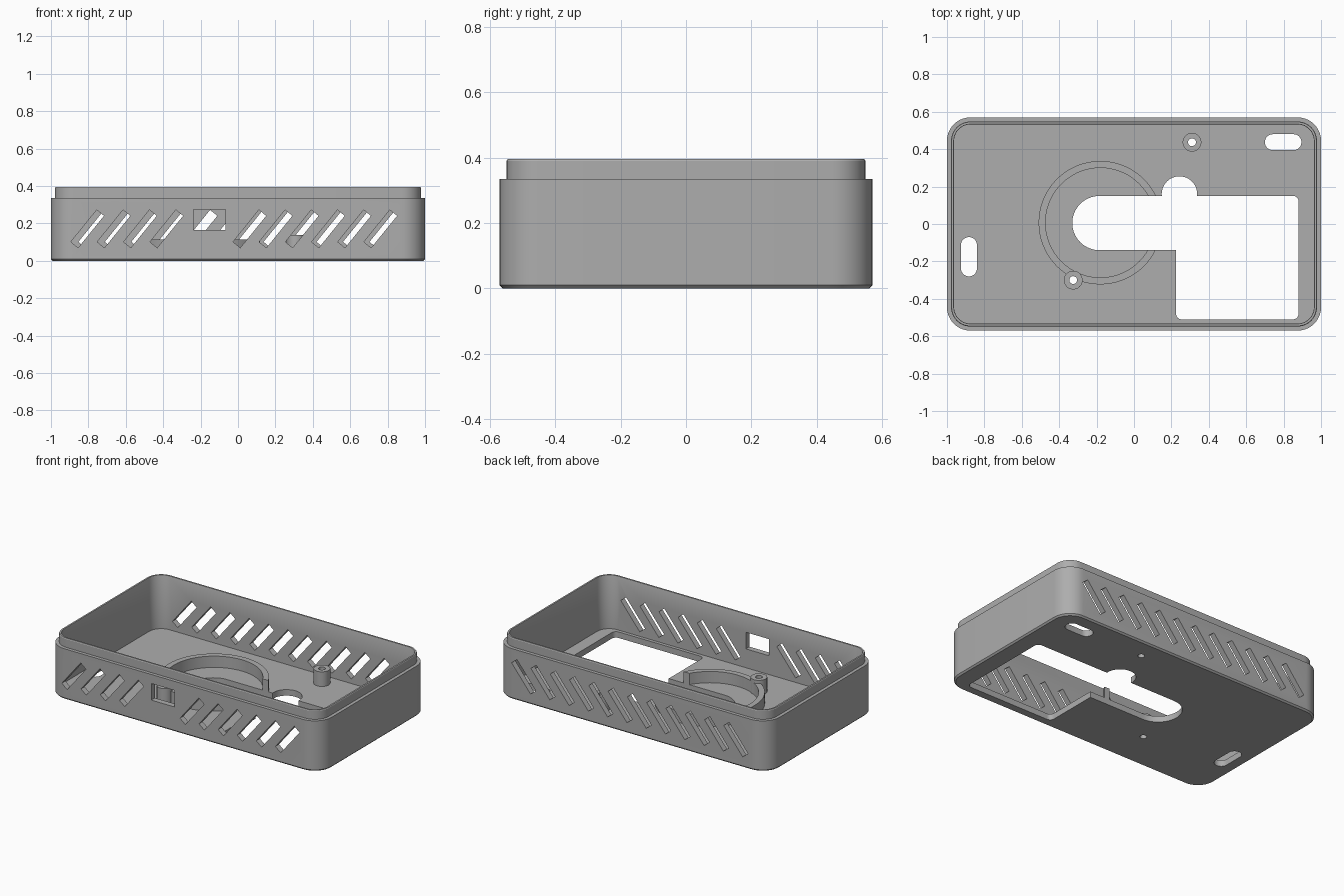
import bpy, bmesh, math
from mathutils import Matrix, Vector

cube = bpy.data.objects.get("Cube")
if cube:
    bpy.data.objects.remove(cube, do_unlink=True)

grey = bpy.data.materials.new("plain grey")
grey.use_nodes = True
GREY = (0.42, 0.42, 0.42, 1)
grey.diffuse_color = GREY
grey.node_tree.nodes["Principled BSDF"].inputs["Base Color"].default_value = GREY

FLOOR = 0.04


def add_object(name, bm):
    bmesh.ops.recalc_face_normals(bm, faces=bm.faces)
    mesh = bpy.data.meshes.new(name)
    bm.to_mesh(mesh)
    bm.free()
    mesh.materials.append(grey)
    obj = bpy.data.objects.new(name, mesh)
    bpy.context.collection.objects.link(obj)
    return obj


def outline(x0, x1, y0, y1, r, steps):
    """Rounded rectangle; also gives stadiums and circles."""
    corners = [(x1 - r, y1 - r), (x0 + r, y1 - r), (x0 + r, y0 + r), (x1 - r, y0 + r)]
    pts = []
    for i, (cx, cy) in enumerate(corners):
        for s in range(steps + 1):
            a = math.pi / 2 * (i + s / steps)
            p = Vector((cx + r * math.cos(a), cy + r * math.sin(a)))
            if not pts or (p - pts[-1]).length > 1e-5:
                pts.append(p)
    if (pts[0] - pts[-1]).length < 1e-5:
        pts.pop()
    return pts


def loft(name, sections):
    """Closed solid through (outline, height) sections."""
    bm = bmesh.new()
    loops = [[bm.verts.new((p.x, p.y, z)) for p in pts] for pts, z in sections]
    n = len(loops[0])
    for a, b in zip(loops, loops[1:]):
        for i in range(n):
            j = (i + 1) % n
            bm.faces.new((a[i], a[j], b[j], b[i]))
    bm.faces.new(loops[0])
    bm.faces.new(loops[-1])
    return add_object(name, bm)


def prism(name, x0, x1, y0, y1, r, z0, z1, steps=10):
    pts = outline(x0, x1, y0, y1, r, steps)
    return loft(name, [(pts, z0), (pts, z1)])


def cylinder(name, x, y, r, z0, z1, steps=10):
    return prism(name, x - r, x + r, y - r, y + r, r, z0, z1, steps)


def boxes(name, placements, size):
    bm = bmesh.new()
    for m in placements:
        bmesh.ops.create_cube(bm, size=1, matrix=m @ Matrix.Diagonal((*size, 1)))
    return add_object(name, bm)


def cut(target, cutter):
    mod = target.modifiers.new("cut", 'BOOLEAN')
    mod.operation = 'DIFFERENCE'
    mod.solver = 'EXACT'
    mod.object = cutter
    bpy.context.view_layer.objects.active = target
    bpy.ops.object.modifier_apply(modifier=mod.name)


# Tray: outer wall, stepped lip, inner wall and floor in one profile
profile = [(0.01, 0), (0, 0.01), (0, 0.335), (0.022, 0.335), (0.022, 0.39),
           (0.025, 0.395), (0.036, 0.395), (0.038, 0.39), (0.038, FLOOR)]
shell = loft("case_shell", [
    (outline(i - 1, 1 - i, i - 0.57, 0.57 - i, 0.125 - i, 10), z) for i, z in profile])

# Ring wall and screw posts on the floor
ring = cylinder("ring_wall", -0.18, 0.007, 0.33, FLOOR - 0.01, 0.115, 18)
posts = [cylinder(name, x, y, 0.05, FLOOR - 0.01, 0.137)
         for name, x, y in (("front_screw_post", -0.325, -0.3), ("back_screw_post", 0.31, 0.437))]

cutters = []

# Slanted vents in the front and back walls
slant = Matrix.Rotation(math.radians(-51), 4, 'Y')
vent_x = [(-0.805 + 0.141 * i, -0.56) for i in range(4)]
vent_x += [(0.062 + 0.14 * i, -0.56) for i in range(6)]
vent_x += [(-0.765 + 0.1415 * i, 0.56) for i in range(12)]
vents = boxes("vent_cutter", [Matrix.Translation((x, y, 0.171)) @ slant for x, y in vent_x],
              (0.22, 0.14, 0.05))
window = boxes("window_cutter", [Matrix.Translation((-0.152, -0.56, 0.22))], (0.17, 0.14, 0.11))
cutters += [vents, window]
for c in (vents, window):
    cut(shell, c)

# Floor openings
openings = [prism("opening_cutter", 0.225, 0.88, -0.51, 0.15, 0.03, -0.1, 0.2),
            prism("channel_cutter", -0.33, 0.5, -0.14, 0.15, 0.145, -0.1, 0.2),
            cylinder("notch_cutter", 0.243, 0.16, 0.095, -0.1, 0.2),
            prism("back_slot_cutter", 0.7, 0.895, 0.395, 0.48, 0.042, -0.1, 0.2),
            prism("side_slot_cutter", -0.925, -0.84, -0.28, -0.07, 0.042, -0.1, 0.2)]
holes = [cylinder("hole_cutter", x, y, 0.021, -0.1, 0.2, 6)
         for x, y in ((-0.325, -0.3), (0.31, 0.437))]
bore = cylinder("ring_bore_cutter", -0.18, 0.007, 0.293, -0.1, 0.2, 18)
for c in openings + holes:
    cut(shell, c)
for c in (bore, openings[1], holes[0]):
    cut(ring, c)
for post, hole in zip(posts, holes):
    cut(post, hole)
cutters += openings + holes + [bore]

for c in cutters:
    bpy.data.objects.remove(c, do_unlink=True)

# Smooth rounded corners, keep hard edges
bpy.ops.object.select_all(action='DESELECT')
for obj in [shell, ring] + posts:
    obj.select_set(True)
bpy.context.view_layer.objects.active = shell
bpy.ops.object.shade_smooth_by_angle(angle=math.radians(30))
